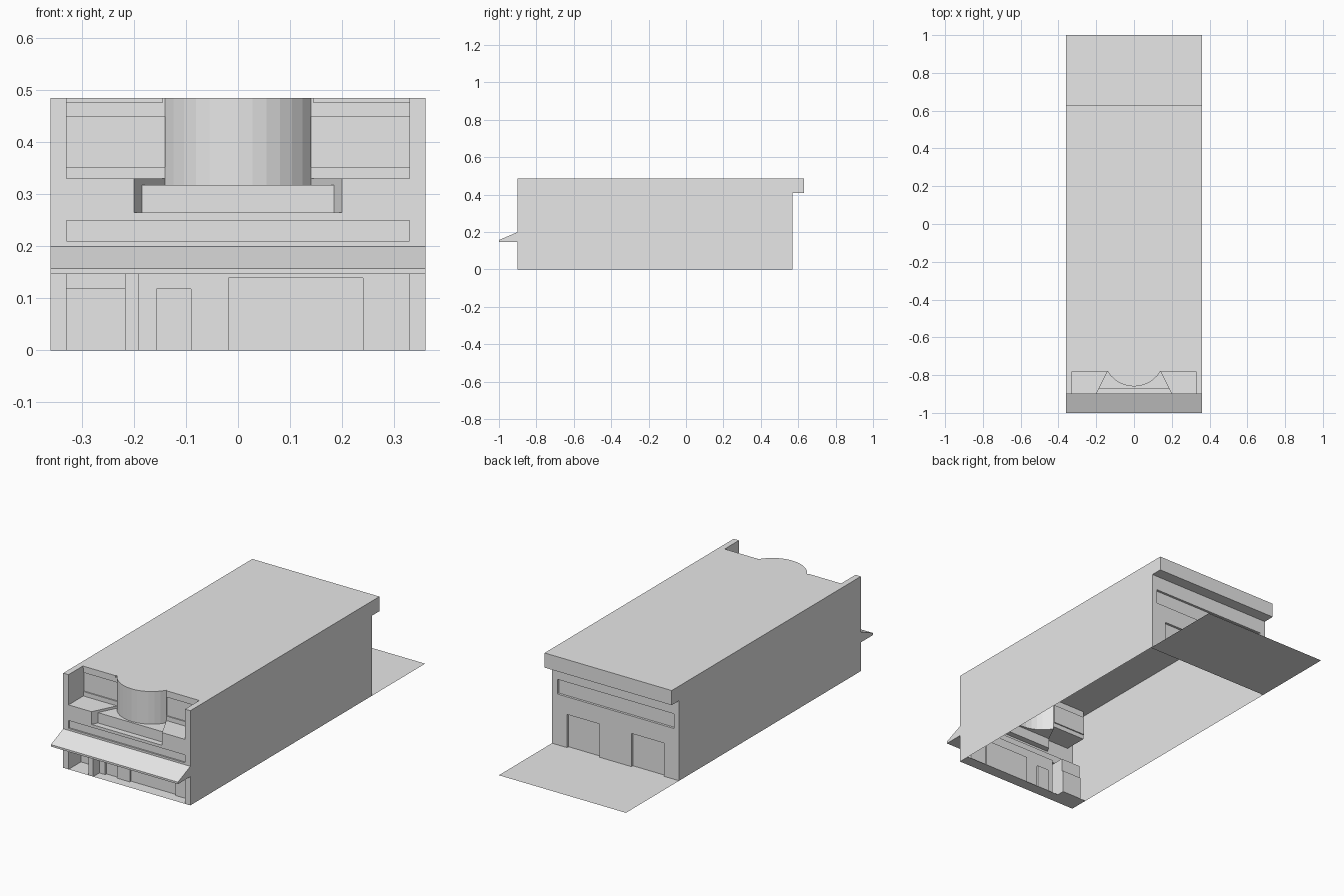
import bpy, bmesh, math

if "Cube" in bpy.data.objects:
    bpy.data.objects.remove(bpy.data.objects["Cube"])

grey = bpy.data.materials.new("plain_grey")
grey.use_nodes = True
grey.diffuse_color = (0.8, 0.8, 0.8, 1)
grey.node_tree.nodes["Principled BSDF"].inputs["Base Color"].default_value = (0.8, 0.8, 0.8, 1)

W, IN = 0.36, 0.33            # half width of building and of its recessed fronts
FRONT, BACK, TOP = -0.9, 0.57, 0.485


def make(name, bm):
    bmesh.ops.recalc_face_normals(bm, faces=bm.faces)
    mesh = bpy.data.meshes.new(name)
    bm.to_mesh(mesh)
    bm.free()
    mesh.materials.append(grey)
    obj = bpy.data.objects.new(name, mesh)
    bpy.context.collection.objects.link(obj)
    return obj


def prism(name, outline, lo, hi, axis="z"):
    """Extrude an outline along z (xy points) or along x (yz points)."""
    bm = bmesh.new()
    place = (lambda p, h: (p[0], p[1], h)) if axis == "z" else (lambda p, h: (h, p[0], p[1]))
    low = [bm.verts.new(place(p, lo)) for p in outline]
    high = [bm.verts.new(place(p, hi)) for p in outline]
    n = len(outline)
    bm.faces.new(low)
    bm.faces.new(high)
    for i in range(n):
        j = (i + 1) % n
        bm.faces.new((low[i], low[j], high[j], high[i]))
    return make(name, bm)


def box(name, x0, x1, y0, y1, z0, z1):
    return prism(name, [(x0, y0), (x1, y0), (x1, y1), (x0, y1)], z0, z1)


def plate(name, x0, x1, y0, y1):
    bm = bmesh.new()
    bm.faces.new([bm.verts.new((x, y, 0)) for x, y in ((x0, y0), (x1, y0), (x1, y1), (x0, y1))])
    obj = make(name, bm)
    if obj.data.polygons[0].normal.z < 0:
        obj.data.flip_normals()
    return obj


def carve(target, cutter):
    cutter.hide_render = True
    mod = target.modifiers.new("cut", "BOOLEAN")
    mod.operation, mod.solver, mod.object = "DIFFERENCE", "EXACT", cutter
    bpy.context.view_layer.update()
    graph = bpy.context.evaluated_depsgraph_get()
    result = bpy.data.meshes.new_from_object(target.evaluated_get(graph))
    target.modifiers.clear()
    target.data = result
    bpy.data.objects.remove(cutter)


# Building mass with a roof overhang at the back
building = prism("building_shell", [(FRONT, 0), (BACK, 0), (BACK, 0.41), (0.63, 0.41),
                                    (0.63, TOP), (FRONT, TOP)], -W, W, "x")

# Upper balcony recess around the curved bay
radius, centre, half = 0.1625, -0.6975, math.asin(0.14 / 0.1625)
arc = []
for i in range(13):
    a = half - 2 * half * i / 12
    arc.append((radius * math.sin(a), centre - radius * math.cos(a)))
carve(building, prism("balcony_cut", [(-IN, -1), (IN, -1), (IN, -0.78)] + arc + [(-IN, -0.78)], 0.33, 1))

# Tapered notch below the bay, with a lower step at the front
carve(building, prism("bay_notch_cut", [(-0.25, -1), (0.25, -1)] + arc, 0.318, 0.4))
carve(building, prism("front_notch_cut", [(-0.25, -1), (0.25, -1), (0.185, -0.87), (-0.185, -0.87)], 0.265, 0.4))

# Shopfront, entrance niche, their doors and window, and the sign panel
front_cuts = [
    (-0.19, IN, -0.85, -1, 0.19),
    (-IN, -0.217, -0.81, -1, 0.19),
    (-0.157, -0.09, -0.84, -1, 0.118),
    (-0.018, 0.24, -0.84, -1, 0.139),
    (-IN, -0.217, -0.80, -1, 0.118),
    (-IN, IN, -0.892, 0.21, 0.25),
]
for x0, x1, depth, z0, z1 in front_cuts:
    carve(building, box("front_cut", x0, x1, -1.1, depth, z0, z1))

# Upper windows beside the bay, back window band and back doors
for s in (-1, 1):
    x0, x1 = sorted((s * 0.14, s * IN))
    carve(building, box("upper_window_cut", x0, x1, -0.79, -0.774, 0.353, 0.45))
    x0, x1 = sorted((s * 0.09, s * 0.275))
    carve(building, box("back_door_cut", x0, x1, BACK - 0.012, 0.8, -1, 0.17))
    x0, x1 = sorted((s * 0.145, s * IN))
    box("balcony_coping", x0, x1, -0.784, -0.78, 0.476, TOP)
carve(building, box("back_band_cut", -IN, IN, BACK - 0.012, 0.8, 0.26, 0.335))

# Open underside
bm = bmesh.new()
bm.from_mesh(building.data)
bottom = [f for f in bm.faces if all(v.co.z < 0.0001 for v in f.verts)]
bmesh.ops.delete(bm, geom=bottom, context="FACES")
bm.to_mesh(building.data)
bm.free()
building.data.name = "building_shell"

# Sloping awning over the shopfront
prism("awning", [(FRONT, 0.2), (-1, 0.157), (-1, 0.147), (FRONT, 0.147)], -W, W, "x")

# Ground-level floors and the back yard
plate("shopfront_floor", -0.217, W, FRONT, -0.84)
plate("niche_floor", -W, -0.217, FRONT, -0.80)
plate("back_yard", -W, W, BACK - 0.012, 1)
